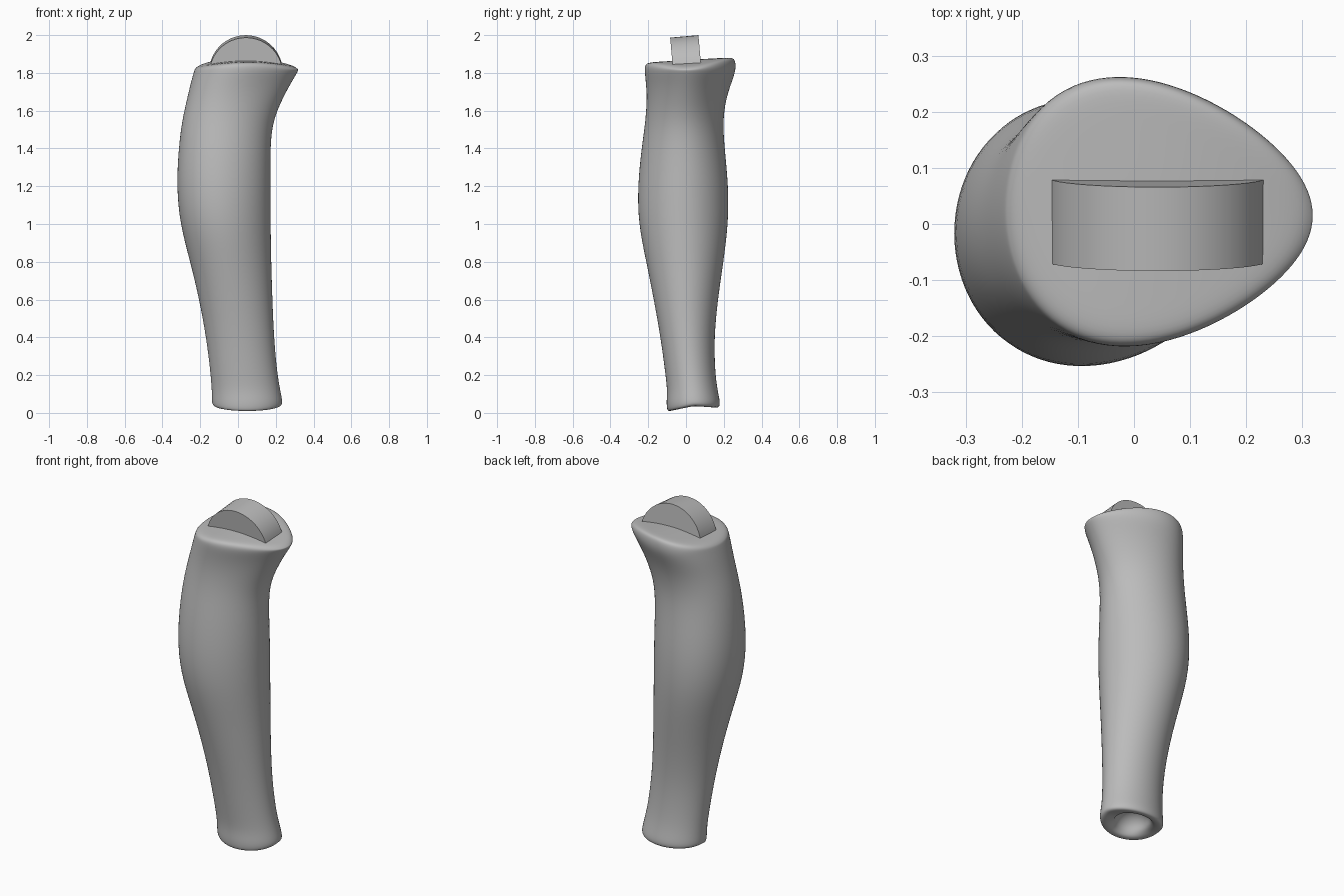
import bpy, bmesh, math

cube = bpy.data.objects.get("Cube")
if cube:
    bpy.data.objects.remove(cube, do_unlink=True)

SIDES = 24


def make_material(name, value):
    mat = bpy.data.materials.new(name)
    mat.use_nodes = True
    colour = (value, value, value, 1)
    mat.diffuse_color = colour
    mat.node_tree.nodes["Principled BSDF"].inputs["Base Color"].default_value = colour
    return mat


def finish(name, bm, mat):
    bmesh.ops.recalc_face_normals(bm, faces=bm.faces)
    mesh = bpy.data.meshes.new(name)
    bm.to_mesh(mesh)
    bm.free()
    mesh.materials.append(mat)
    obj = bpy.data.objects.new(name, mesh)
    bpy.context.collection.objects.link(obj)
    return obj


def outline(x0, x1, y0, y1, pinch):
    """Egg-shaped ring of (x, y) points, narrowed toward +x by pinch."""
    cx, cy, rx, ry = (x0 + x1) / 2, (y0 + y1) / 2, (x1 - x0) / 2, (y1 - y0) / 2
    points = []
    for i in range(SIDES):
        a = math.tau * i / SIDES
        c, s = math.cos(a), math.sin(a)
        points.append((cx + rx * c, cy * (1 - pinch * c) + ry * s * (1 - pinch * c)))
    return points


def shrink(points, centre, f):
    return [(centre[0] + (x - centre[0]) * f, centre[1] + (y - centre[1]) * f) for x, y in points]


def top_height(x, y):
    return 1.868 - 0.5 * (x - 0.04) ** 2 + 0.06 * y


def foot_height(x, y):
    return 0.036 - 0.03 * max(0, -(y - 0.04) / 0.14) - 0.01 * max(0, (y - 0.04) / 0.14)


grey = make_material("plain grey", 0.5)

# Shaft sections: height, x range, y range, pinch
sections = [
    (0.06, -0.14, 0.238, -0.105, 0.182, 0),
    (0.12, -0.14, 0.225, -0.1, 0.168, 0),
    (0.22, -0.148, 0.208, -0.112, 0.155, 0),
    (0.4, -0.17, 0.192, -0.136, 0.15, 0),
    (0.6, -0.207, 0.184, -0.172, 0.17, 0.03),
    (0.8, -0.255, 0.178, -0.212, 0.2, 0.06),
    (1.0, -0.31, 0.175, -0.254, 0.226, 0.08),
    (1.2, -0.328, 0.175, -0.258, 0.227, 0.08),
    (1.4, -0.317, 0.173, -0.237, 0.206, 0.08),
    (1.54, -0.3, 0.185, -0.216, 0.196, 0.1),
    (1.66, -0.273, 0.236, -0.206, 0.21, 0.18),
    (1.75, -0.252, 0.285, -0.209, 0.237, 0.25),
    (1.815, -0.234, 0.325, -0.216, 0.258, 0.28),
]
lower, upper = outline(*sections[0][1:]), outline(*sections[-1][1:])

# Hollow foot: bowl, then rim, from the inside out
hole = (0.045, 0.04)
rings = []
for angle in (15, 40, 65, 85):
    r = 0.1 * math.sin(math.radians(angle))
    z = 0.035 + 0.09 * math.cos(math.radians(angle))
    rings.append([(x, y, z) for x, y in outline(hole[0] - r, hole[0] + r, hole[1] - r, hole[1] + r, 0)])
for f in (0.72, 0.9):
    rings.append([(x, y, foot_height(x, y)) for x, y in shrink(lower, hole, f)])
rings.append([(x, y, foot_height(x, y) + 0.008) for x, y in shrink(lower, hole, 0.98)])

for z, *shape in sections:
    rings.append([(x, y, z) for x, y in outline(*shape)])

# Gently domed top with a rounded rim
for f, drop in ((0.985, 0.012), (0.92, 0), (0.7, 0), (0.4, 0), (0.15, 0)):
    rings.append([(x, y, top_height(x, y) - drop) for x, y in shrink(upper, (0.04, 0.02), f)])

bm = bmesh.new()
loops = [[bm.verts.new(p) for p in ring] for ring in rings]
for a, b in zip(loops, loops[1:]):
    for i in range(SIDES):
        j = (i + 1) % SIDES
        bm.faces.new((a[i], a[j], b[j], b[i]))
bm.faces.new(loops[0])
bm.faces.new(loops[-1])
shaft = finish("shaft", bm, grey)
for poly in shaft.data.polygons:
    poly.use_smooth = True
subsurf = shaft.modifiers.new("smooth", "SUBSURF")
subsurf.levels = subsurf.render_levels = 2

# Curved tongue standing on the top: a slice of a disc, leaning forward
bm = bmesh.new()
radius, half = 0.195, 0.075
arc = [math.radians(10 + 160 * i / 20) for i in range(21)]
front = bm.faces.new([bm.verts.new((radius * math.cos(a), -half, radius * math.sin(a))) for a in arc])
side = bmesh.ops.extrude_face_region(bm, geom=[front])["geom"]
bmesh.ops.translate(bm, verts=[v for v in side if isinstance(v, bmesh.types.BMVert)], vec=(0, 2 * half, 0))
tongue = finish("tongue", bm, grey)
tongue.location = (0.042, 0.008, 1.799)
tongue.rotation_euler = (math.radians(5), 0, 0)
bpy.context.view_layer.objects.active = tongue
tongue.select_set(True)
bpy.ops.object.shade_smooth_by_angle(angle=math.radians(30))
